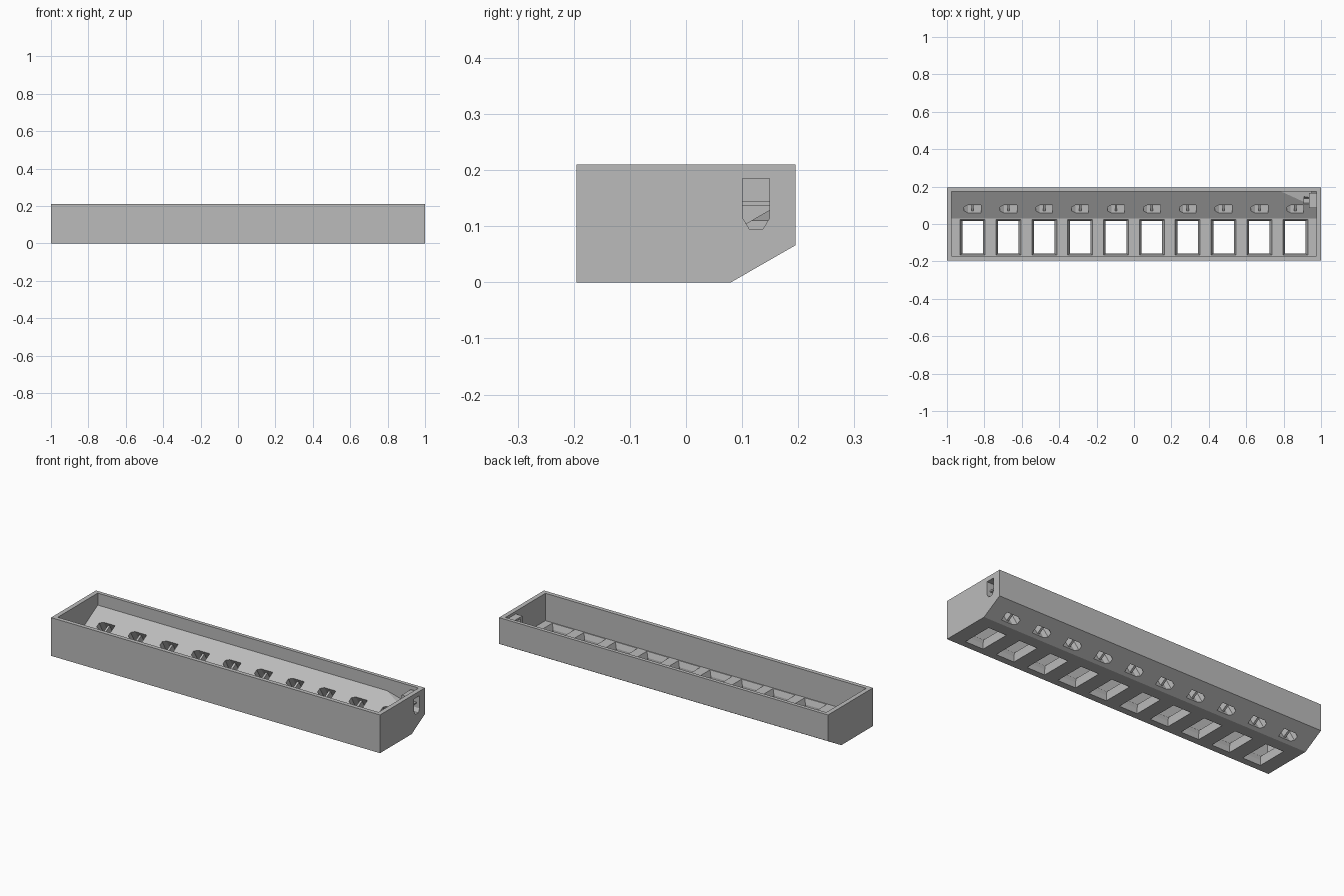
import bpy, bmesh, math
from mathutils import Matrix, Vector

old = bpy.data.objects.get("Cube")
if old:
    bpy.data.objects.remove(old, do_unlink=True)

grey = bpy.data.materials.new("plain_grey")
grey.use_nodes = True
grey.diffuse_color = (0.5, 0.5, 0.5, 1)
grey.node_tree.nodes["Principled BSDF"].inputs["Base Color"].default_value = (0.5, 0.5, 0.5, 1)


def frame(x, y, origin):
    """Matrix whose local x and y axes point along the given directions."""
    x, y = Vector(x), Vector(y)
    m = Matrix((x, y, x.cross(y))).transposed().to_4x4()
    m.translation = origin
    return m


def loft(name, loops, matrix):
    """Solid through matching rings of (x, y, z) points, capped at both ends."""
    bm = bmesh.new()
    rings = [[bm.verts.new(matrix @ Vector(p)) for p in loop] for loop in loops]
    n = len(rings[0])
    for a, b in zip(rings, rings[1:]):
        for i in range(n):
            j = (i + 1) % n
            bm.faces.new((a[i], a[j], b[j], b[i]))
    bm.faces.new(rings[0])
    bm.faces.new(rings[-1])
    bmesh.ops.recalc_face_normals(bm, faces=bm.faces)
    mesh = bpy.data.meshes.new(name)
    bm.to_mesh(mesh)
    bm.free()
    mesh.materials.append(grey)
    obj = bpy.data.objects.new(name, mesh)
    bpy.context.collection.objects.link(obj)
    return obj


def prism(name, profile, depth, matrix):
    return loft(name, [[(x, y, s * depth / 2) for x, y in profile] for s in (-1, 1)], matrix)


def box(name, size, matrix):
    w, h, d = (s / 2 for s in size)
    return prism(name, [(-w, -h), (w, -h), (w, h), (-w, h)], 2 * d, matrix)


def combine(target, tool, operation):
    """Apply a boolean and discard the tool."""
    tool.hide_render = True
    mod = target.modifiers.new("cut", 'BOOLEAN')
    mod.object, mod.operation, mod.solver = tool, operation, 'EXACT'
    bpy.context.view_layer.objects.active = target
    bpy.ops.object.modifier_apply(modifier=mod.name)
    bpy.data.objects.remove(tool, do_unlink=True)


X, Y, Z = (1, 0, 0), (0, 1, 0), (0, 0, 1)
along = frame(Y, Z, (0, 0, 0))

# Tray body with a chamfered lower back edge, hollowed from above
tray = prism("tray", [(-0.195, 0), (0.08, 0), (0.195, 0.066), (0.195, 0.21), (-0.195, 0.21)], 2, along)
cavity = [(-0.172, 0.06), (0.03, 0.06), (0.175, 0.144), (0.175, 0.3), (-0.172, 0.3)]
combine(tray, prism("cavity", cavity, 1.95, along), 'DIFFERENCE')

# Sunken ramp and thickened wall around the cable exit
ramp = [(0.78, 0.145), (0.95, 0.1), (0.95, 0.18), (0.78, 0.18)]
combine(tray, prism("ramp", ramp, 0.07, frame(X, Z, (0, 0.14, 0))), 'DIFFERENCE')
combine(tray, box("housing", (0.05, 0.08, 0.1), frame(X, Y, (0.96, 0.125, 0.145))), 'UNION')

# Slot outline with one pointed end
slot = [(-0.045, -0.012), (-0.025, -0.024), (0.045, -0.024),
        (0.045, 0.024), (-0.025, 0.024), (-0.045, 0.012)]
exit_frame = frame(Z, Y, (0.965, 0.125, 0.14))
combine(tray, prism("exit_slot", slot, 0.11, exit_frame), 'DIFFERENCE')
box("exit_bridge", (0.008, 0.05, 0.03), exit_frame)

# Ten flared floor openings, each with a bridged tie slot in the slope
tilt = math.radians(30)
up_slope = (0, math.cos(tilt), math.sin(tilt))
for i in range(10):
    x = -0.863 + i * 0.1917
    rings = [[(sx * w, sy * h, z) for sx, sy in ((-1, -1), (1, -1), (1, 1), (-1, 1))]
             for w, h, z in ((0.055, 0.086, -0.02), (0.055, 0.086, 0.03),
                             (0.067, 0.096, 0.06), (0.067, 0.096, 0.07))]
    combine(tray, loft("opening", rings, frame(X, Y, (x, -0.071, 0))), 'DIFFERENCE')
    slot_frame = frame(X, up_slope, (x, 0.1, 0.055))
    combine(tray, prism("tie_slot", slot, 0.16, slot_frame), 'DIFFERENCE')
    box("tie_bridge_%d" % (i + 1), (0.012, 0.05, 0.04), slot_frame)
